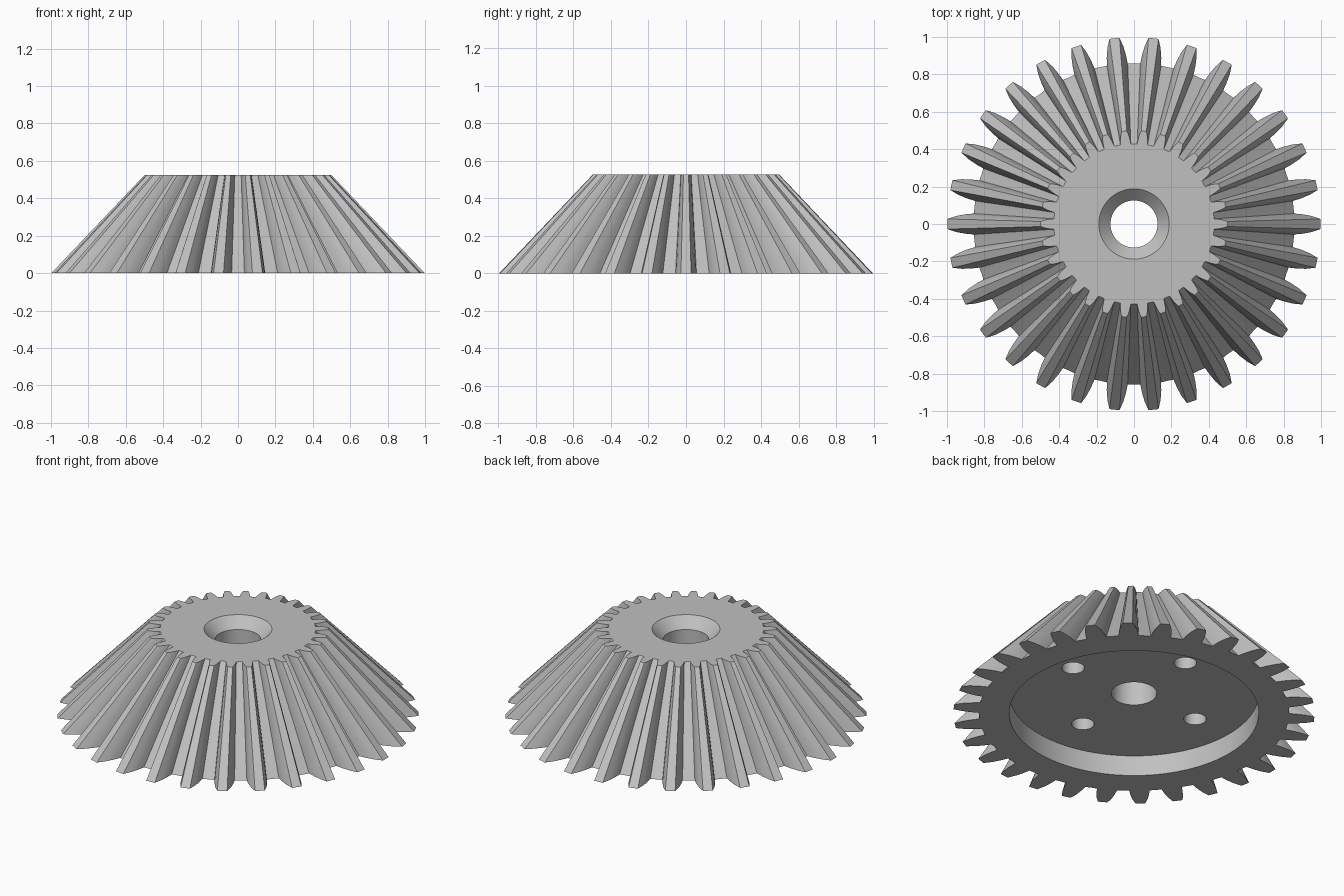
import bpy, bmesh, math

if "Cube" in bpy.data.objects:
    bpy.data.objects.remove(bpy.data.objects["Cube"])

TEETH = 30
HEIGHT = 0.525
TOP_SCALE = 0.5      # straight-sided taper towards the top face

steel = bpy.data.materials.new("steel grey")
steel.diffuse_color = (0.53, 0.53, 0.53, 1)
steel.use_nodes = True
steel.node_tree.nodes["Principled BSDF"].inputs["Base Color"].default_value = steel.diffuse_color


def make_object(name, bm):
    bmesh.ops.recalc_face_normals(bm, faces=bm.faces)
    mesh = bpy.data.meshes.new(name)
    bm.to_mesh(mesh)
    bm.free()
    mesh.materials.append(steel)
    obj = bpy.data.objects.new(name, mesh)
    bpy.context.collection.objects.link(obj)
    return obj


def loft(name, rings):
    """Closed solid through a stack of point rings."""
    bm = bmesh.new()
    loops = [[bm.verts.new(p) for p in ring] for ring in rings]
    n = len(loops[0])
    for a, b in zip(loops, loops[1:]):
        for i in range(n):
            j = (i + 1) % n
            bm.faces.new((a[i], a[j], b[j], b[i]))
    bm.faces.new(loops[0][::-1])
    bm.faces.new(loops[-1])
    return make_object(name, bm)


def turned(name, profile, segments, x=0, y=0):
    """Round solid from (radius, height) pairs."""
    def ring(r, z):
        return [(x + r * math.cos(2 * math.pi * i / segments),
                 y + r * math.sin(2 * math.pi * i / segments), z)
                for i in range(segments)]
    return loft(name, [ring(r, z) for r, z in profile])


# Tooth flank as (radius, half width), mirrored about the tooth centre
flank = [(0.857, 0.056), (0.90, 0.052), (0.95, 0.043), (0.998, 0.027)]
tooth = [(r, -w) for r, w in flank] + [(r, w) for r, w in reversed(flank)]
outline = []
for k in range(TEETH):
    a = 2 * math.pi * k / TEETH
    c, s = math.cos(a), math.sin(a)
    outline += [(u * c - v * s, u * s + v * c) for u, v in tooth]
    # middle of the gap floor
    g = a + math.pi / TEETH
    outline.append((0.857 * math.cos(g), 0.857 * math.sin(g)))

# Tapered toothed body
gear = loft("bevel_gear", [
    [(x, y, 0) for x, y in outline],
    [(x * TOP_SCALE, y * TOP_SCALE, HEIGHT) for x, y in outline]])

# Underside recess, chamfered bore and four blind bolt holes
cutters = [
    turned("recess_cutter", [(0.69, -0.1), (0.69, 0.125)], 96),
    turned("bore_cutter", [(0.126, 0.05), (0.126, HEIGHT - 0.062),
                           (0.188, HEIGHT), (0.188, HEIGHT + 0.1)], 64)]
for k in range(4):
    a = k * math.pi / 2
    cutters.append(turned("bolt_hole_cutter", [(0.0625, 0.05), (0.0625, 0.33)], 32,
                          0.44 * math.cos(a), 0.44 * math.sin(a)))

bpy.context.view_layer.objects.active = gear
gear.select_set(True)
for cutter in cutters:
    cutter.hide_render = True
    mod = gear.modifiers.new("cut", 'BOOLEAN')
    mod.operation = 'DIFFERENCE'
    mod.solver = 'EXACT'
    mod.object = cutter
    bpy.ops.object.modifier_apply(modifier=mod.name)
    bpy.data.objects.remove(cutter)

# Smooth round walls, crisp tooth edges
bpy.ops.object.shade_smooth_by_angle(angle=math.radians(12))
